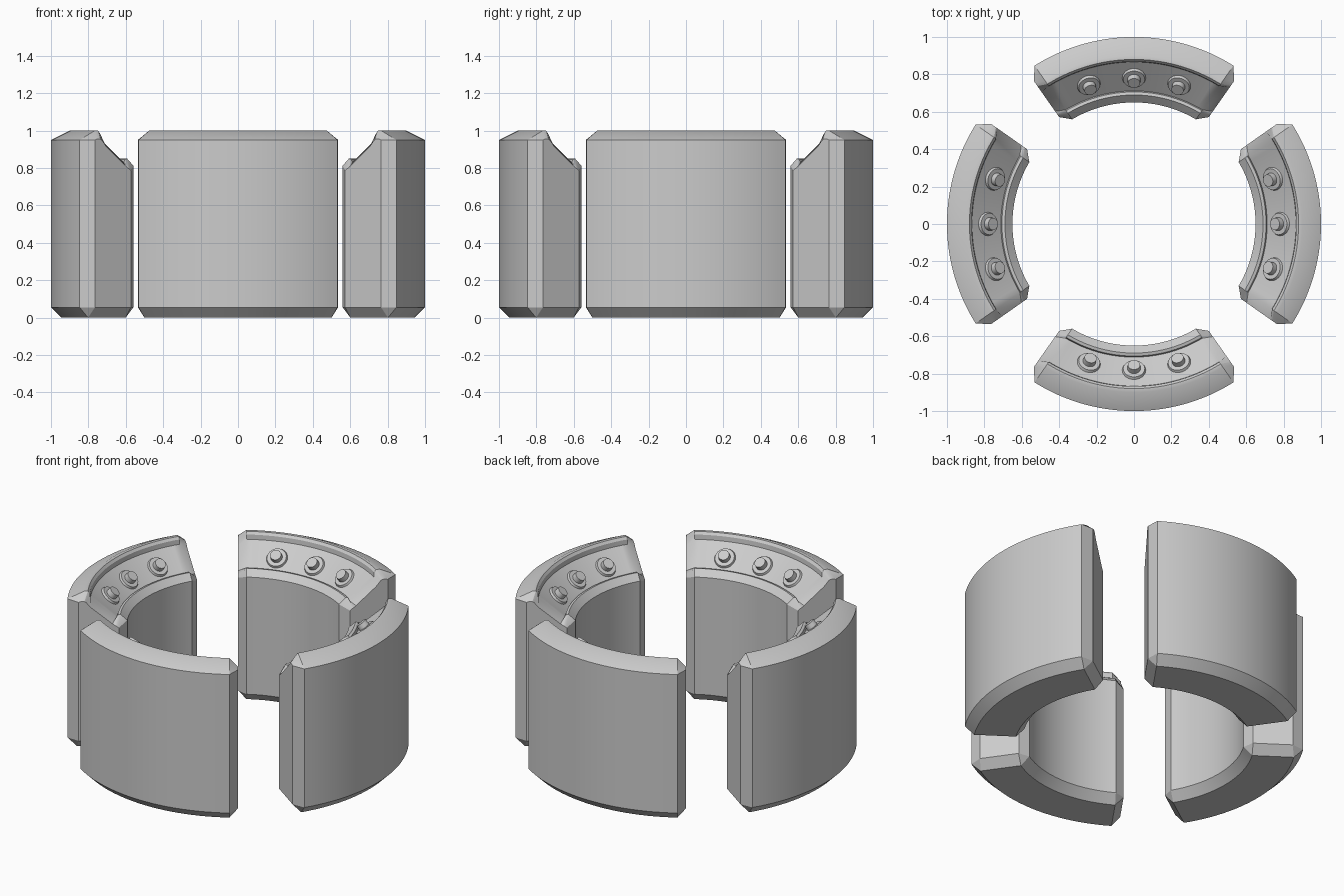
import bpy, bmesh
from math import radians, asin, atan2, cos, sin, pi
from mathutils import Matrix, Vector

if "Cube" in bpy.data.objects:
    bpy.data.objects.remove(bpy.data.objects["Cube"])

HALF = radians(35)   # half angle of each ring segment
CH = 0.05            # chamfer at the radial end faces
STEPS = 24

# (r, z) section: chamfered block with sloped top channel between two lips
FULL = [(0.70, 0), (0.945, 0), (1.0, 0.055), (1.0, 0.95), (0.90, 1.0), (0.88, 1.0),
        (0.868, 0.985), (0.866, 0.955), (0.712, 0.828), (0.706, 0.846), (0.69, 0.85), (0.65, 0.812), (0.65, 0.055)]
# matching section, inset, at the end faces
END = [(0.70, 0.055), (0.933, 0.055), (0.933, 0.055), (0.933, 0.95), (0.92, 0.955), (0.90, 0.955),
       (0.89, 0.95), (0.86, 0.915), (0.735, 0.812), (0.72, 0.80), (0.71, 0.795), (0.698, 0.785), (0.698, 0.055)]


def finish(name, bm, smooth=30):
    bmesh.ops.remove_doubles(bm, verts=bm.verts, dist=1e-4)
    bmesh.ops.recalc_face_normals(bm, faces=bm.faces)
    me = bpy.data.meshes.new(name)
    bm.to_mesh(me)
    bm.free()
    ob = bpy.data.objects.new(name, me)
    bpy.context.collection.objects.link(ob)
    bpy.ops.object.select_all(action='DESELECT')
    ob.select_set(True)
    bpy.context.view_layer.objects.active = ob
    bpy.ops.object.shade_smooth_by_angle(angle=radians(smooth))
    return ob


def segment_bm():
    bm = bmesh.new()

    def ring(profile, pos):
        return [bm.verts.new((r * cos(a), r * sin(a), z)) for (r, z), a in zip(profile, pos)]

    rings = [ring(END, [-HALF] * len(END))]
    for i in range(STEPS + 1):
        t = 2 * i / STEPS - 1
        rings.append(ring(FULL, [t * (HALF - asin(CH / r)) for r, z in FULL]))
    rings.append(ring(END, [HALF] * len(END)))
    n = len(FULL)
    for a, b in zip(rings, rings[1:]):
        for j in range(n):
            k = (j + 1) % n
            bm.faces.new((a[j], a[k], b[k], b[j]))
    bm.faces.new(rings[0])
    bm.faces.new(rings[-1])
    return bm


def stud_bm():
    # washer and bolt head, lying on the sloped channel floor
    bm = bmesh.new()
    slope = atan2(0.127, 0.154)
    for ang in (-18, 0, 18):
        base = (Matrix.Rotation(radians(ang), 4, 'Z') @ Matrix.Translation((0.782, 0, 0.886))
                @ Matrix.Rotation(-slope, 4, 'Y'))
        for r1, r2, lo, hi in ((0.068, 0.058, -0.01, 0.014), (0.036, 0.033, 0.0, 0.046)):
            bmesh.ops.create_cone(bm, cap_ends=True, segments=24, radius1=r1, radius2=r2, depth=hi - lo,
                                  matrix=base @ Matrix.Translation((0, 0, (lo + hi) / 2)))
    return bm


# four identical segments around the axis
for side, turn in (("right", 0), ("back", 90), ("left", 180), ("front", 270)):
    for part, make in (("ring_segment", segment_bm), ("studs", stud_bm)):
        bm = make()
        bm.transform(Matrix.Rotation(radians(turn), 4, 'Z'))
        finish(f"{side}_{part}", bm)
